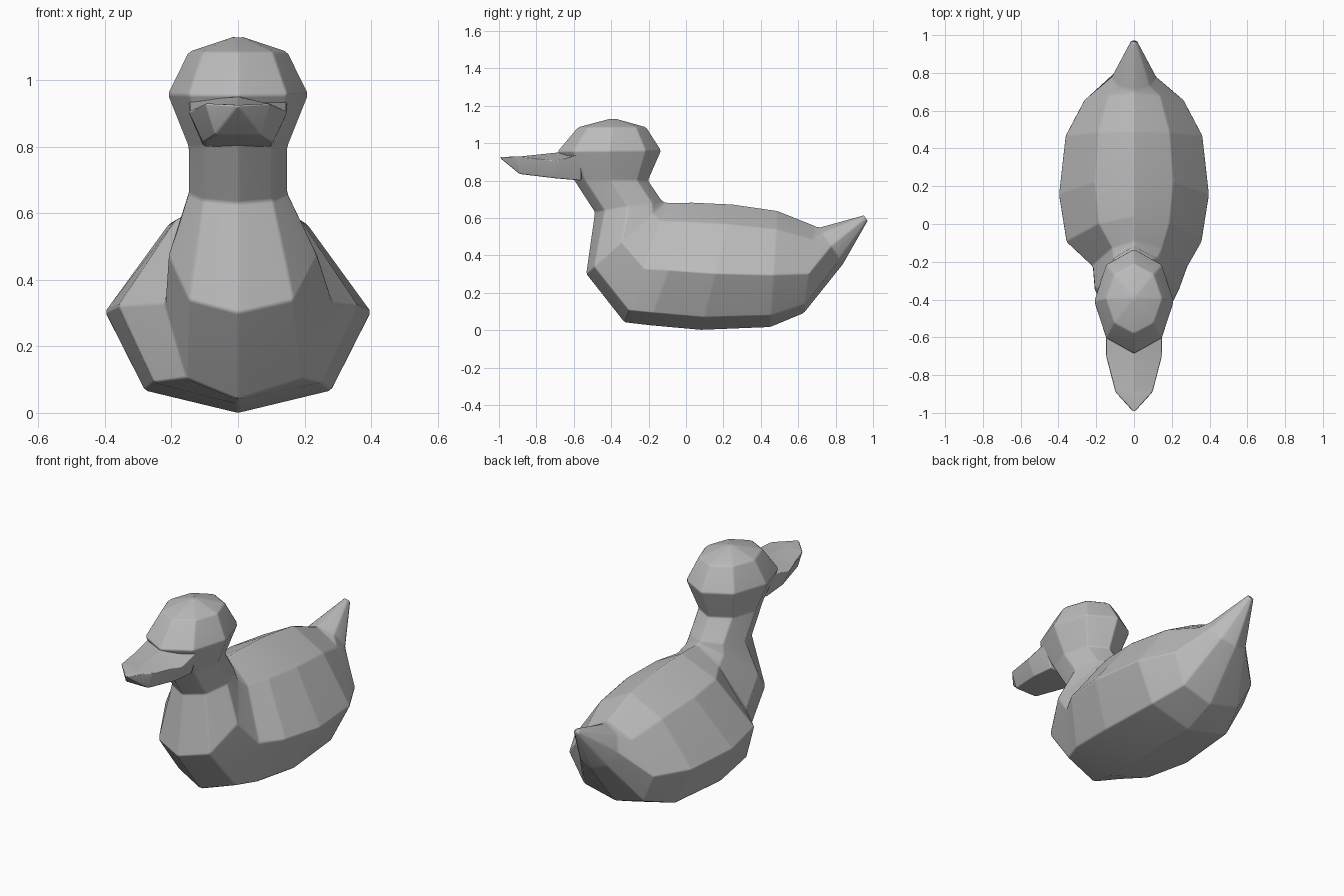
import bpy
import bmesh
from mathutils import Vector

cube = bpy.data.objects.get("Cube")
if cube:
    bpy.data.objects.remove(cube, do_unlink=True)

grey = bpy.data.materials.new("plain grey")
grey.use_nodes = True
colour = (0.5, 0.5, 0.5, 1)
grey.diffuse_color = colour
grey.node_tree.nodes["Principled BSDF"].inputs["Base Color"].default_value = colour

# Half outlines: (share of the way from top to bottom, share of half width)
BODY = ((0.16, 0.52), (0.55, 1.0), (0.9, 0.7))
ROUND = ((0.15, 0.7), (0.5, 1.0), (0.85, 0.7))


def ring(top, bottom, left, right, outline):
    """Eight-sided tilted ring between a top and a bottom (y, z) point."""
    a, b = Vector((0, *top)), Vector((0, *bottom))
    sides = [[a.lerp(b, t) + Vector((s * w, 0, 0)) for t, w in outline]
             for s, in ((left,), (-right,))]
    return [a] + sides[0] + [b] + sides[1][::-1]


def loft(name, rings, start=None, end=None, bevel=0.012):
    """Skin a list of rings, closing each end with a tip or a flat cap."""
    bm = bmesh.new()
    loops = [[bm.verts.new(p) for p in r] for r in rings]
    n = len(loops[0])
    for a, b in zip(loops, loops[1:]):
        for i in range(n):
            j = (i + 1) % n
            bm.faces.new((a[i], a[j], b[j], b[i]))
    for loop, tip in ((loops[0], start), (loops[-1], end)):
        if tip is None:
            bm.faces.new(loop)
        else:
            v = bm.verts.new(tip)
            for i in range(n):
                bm.faces.new((loop[i], loop[(i + 1) % n], v))
    bmesh.ops.recalc_face_normals(bm, faces=bm.faces)
    for f in bm.faces:
        f.smooth = True
    mesh = bpy.data.meshes.new(name)
    bm.to_mesh(mesh)
    bm.free()
    mesh.materials.append(grey)
    obj = bpy.data.objects.new(name, mesh)
    bpy.context.collection.objects.link(obj)
    # Softened facet edges
    soft = obj.modifiers.new("soft_edges", "BEVEL")
    soft.width = bevel
    soft.segments = 1
    soft.limit_method = "ANGLE"
    soft.angle_limit = 0.15
    obj.modifiers.new("facet_shading", "WEIGHTED_NORMAL")
    return obj


# Body from the tail forward, then up through the neck to the crown
stations = [
    ((0.71, 0.55), (0.84, 0.35), 0.12, 0.12, ROUND),
    ((0.69, 0.56), (0.63, 0.09), 0.265, 0.265, BODY),
    ((0.49, 0.64), (0.45, 0.015), 0.365, 0.365, BODY),
    ((0.25, 0.675), (0.08, 0.0), 0.4, 0.4, BODY),
    ((0.04, 0.685), (-0.2, 0.025), 0.36, 0.36, BODY),
    ((-0.09, 0.685), (-0.33, 0.04), 0.285, 0.22, BODY),
    ((-0.11, 0.685), (-0.535, 0.3), 0.24, 0.21, BODY),
    ((-0.125, 0.69), (-0.49, 0.63), 0.15, 0.15, ROUND),
    ((-0.2, 0.8), (-0.6, 0.8), 0.15, 0.15, ROUND),
    ((-0.13, 0.96), (-0.69, 0.955), 0.213, 0.213, ROUND),
    ((-0.21, 1.085), (-0.58, 1.085), 0.15, 0.15, ROUND),
]
loft("body_neck_and_head", [ring(*s) for s in stations],
     start=(0, 1, 0.63), end=(0, -0.39, 1.135))

# Bill: y, half width, middle height, edge height, underside height
bill = []
for y, w, mid, edge, low in ((-0.56, 0.15, 0.96, 0.94, 0.8),
                             (-0.7, 0.15, 0.95, 0.905, 0.812),
                             (-0.89, 0.1, 0.925, 0.93, 0.835)):
    bill.append([Vector(p) for p in ((0, y, mid), (w, y, edge), (w * 0.7, y, low),
                                     (-w * 0.7, y, low), (-w, y, edge))])
loft("bill", bill, end=(0, -1, 0.925), bevel=0.006)
